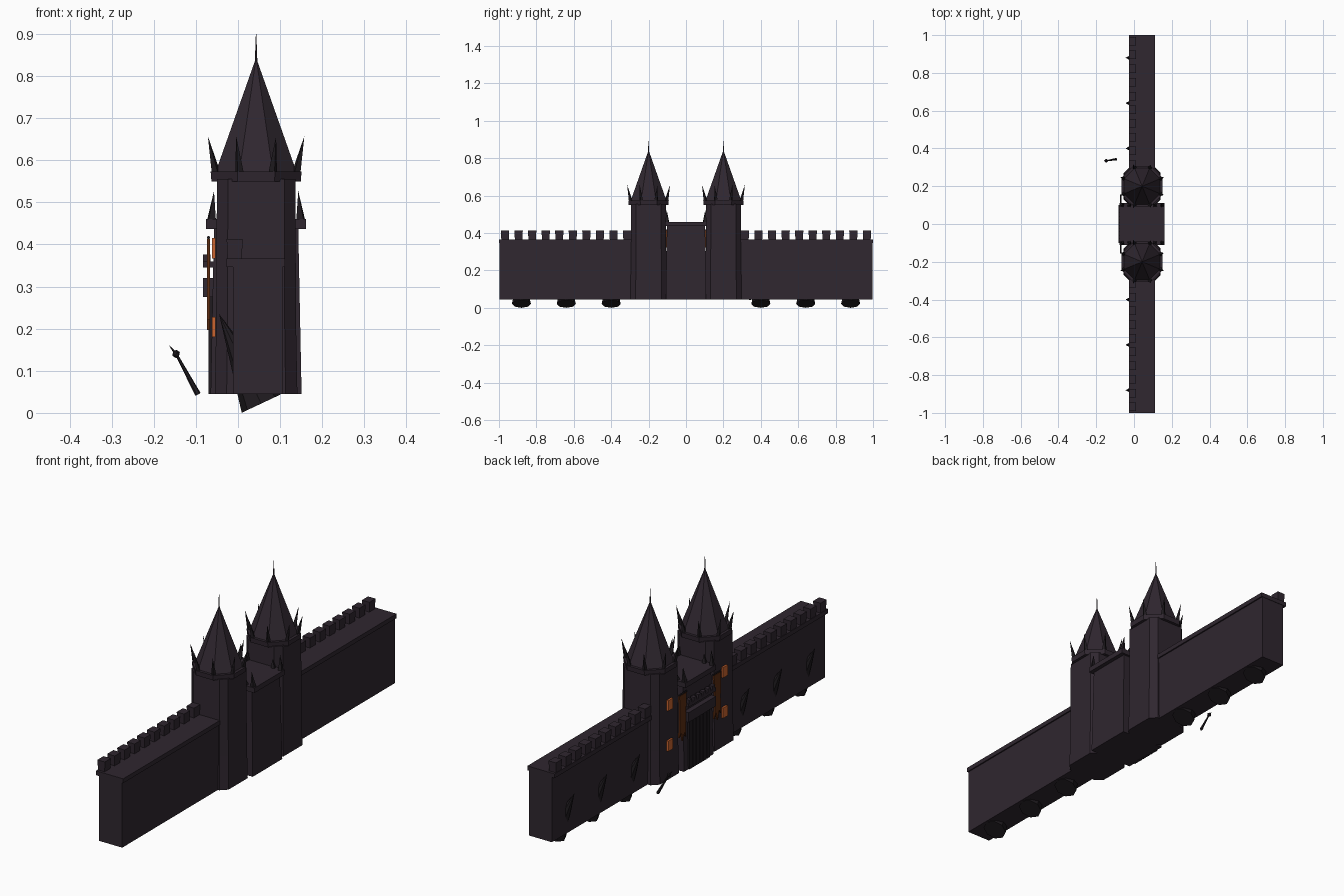
import bpy, bmesh, math
from mathutils import Vector, Matrix

if "Cube" in bpy.data.objects:
    bpy.data.objects.remove(bpy.data.objects["Cube"], do_unlink=True)


def material(name, rgb):
    m = bpy.data.materials.new(name)
    m.use_nodes = True
    m.diffuse_color = (*rgb, 1)
    m.node_tree.nodes["Principled BSDF"].inputs["Base Color"].default_value = (*rgb, 1)
    return m


STONE = material("dark_purple_stone", (0.029, 0.020, 0.029))
IRON = material("black_iron", (0.014, 0.011, 0.014))
GLOW = material("orange_window", (0.60, 0.13, 0.03))
CLOTH = material("brown_banner", (0.11, 0.026, 0.006))


def finish(name, bm, mat):
    bmesh.ops.recalc_face_normals(bm, faces=bm.faces)
    me = bpy.data.meshes.new(name)
    bm.to_mesh(me)
    bm.free()
    me.materials.append(mat)
    ob = bpy.data.objects.new(name, me)
    bpy.context.collection.objects.link(ob)
    return ob


def add_box(bm, x, y, z, flare=1.0):
    """Box from min/max pairs; flare widens the top."""
    size = Vector((x[1] - x[0], y[1] - y[0], z[1] - z[0]))
    mid = Vector((sum(x) / 2, sum(y) / 2, sum(z) / 2))
    for v in bmesh.ops.create_cube(bm, size=1)["verts"]:
        k = flare if v.co.z > 0 else 1
        v.co = mid + Vector((v.co.x * size.x * k, v.co.y * size.y * k, v.co.z * size.z))


def box(name, x, y, z, mat=STONE):
    bm = bmesh.new()
    add_box(bm, x, y, z)
    return finish(name, bm, mat)


def add_cone(bm, a, b, r1, r2=0.0, sides=8):
    """Tapered rod from point a to point b."""
    a, b = Vector(a), Vector(b)
    turn = (b - a).to_track_quat("Z", "Y").to_matrix().to_4x4()
    bmesh.ops.create_cone(bm, cap_ends=True, segments=sides, radius1=r1, radius2=r2,
                          depth=(b - a).length,
                          matrix=Matrix.Translation((a + b) / 2) @ turn)


def loft(name, rings, mat=STONE):
    """Skin a stack of equal-length rings and cap both ends."""
    bm = bmesh.new()
    loops = [[bm.verts.new(p) for p in ring] for ring in rings]
    for lo, hi in zip(loops, loops[1:]):
        for i in range(len(lo)):
            j = (i + 1) % len(lo)
            bm.faces.new((lo[i], lo[j], hi[j], hi[i]))
    bm.faces.new(loops[0])
    bm.faces.new(loops[-1])
    return finish(name, bm, mat)


def octagon(cx, cy, z, flat):
    r = flat / math.cos(math.pi / 8)
    return [(cx + r * math.cos((i + 0.5) * math.pi / 4),
             cy + r * math.sin((i + 0.5) * math.pi / 4), z) for i in range(8)]


def chamfered(cx, cy, z, h, c):
    pts = [(h, -c), (h, c), (c, h), (-c, h), (-h, c), (-h, -c), (-c, -h), (c, -h)]
    return [(cx + x, cy + y, z) for x, y in pts]


CX, BASE = 0.043, 0.045

for side, s in (("left", 1), ("right", -1)):
    def span(a, b):
        return tuple(sorted((s * a, s * b)))

    # Curtain wall with walkway ledge and battlements
    box(side + "_wall", (-0.012, 0.106), span(0.22, 0.998), (BASE, 0.35))
    box(side + "_wall_ledge", (-0.027, 0.112), span(0.22, 1.0), (0.346, 0.366))
    bm = bmesh.new()
    for i in range(10):
        y = 0.315 + i * 0.0725
        add_box(bm, (-0.025, 0.009), span(y - 0.02, y + 0.02), (0.365, 0.413), 1.12)
    finish(side + "_battlements", bm, STONE)

    # Slanted stakes piercing the wall foot
    bm = bmesh.new()
    for y in (0.40, 0.64, 0.88):
        add_cone(bm, (0.055, s * y, 0.022), (-0.045, s * y, 0.235), 0.051)
    finish(side + "_wall_stakes", bm, IRON)

    # Tower shaft, collar and pointed roof
    ty = s * 0.2
    loft(side + "_tower", [chamfered(CX, ty, BASE, 0.098, 0.07),
                           chamfered(CX, ty, 0.2, 0.095, 0.068),
                           chamfered(CX, ty, 0.555, 0.093, 0.067)])
    loft(side + "_tower_collar", [octagon(CX, ty, 0.55, 0.106),
                                  octagon(CX, ty, 0.573, 0.108)])
    loft(side + "_tower_roof", [octagon(CX, ty, 0.572, 0.096),
                                octagon(CX, ty, 0.835, 0.003),
                                octagon(CX, ty, 0.9, 0.0006)])

    # Leaning spikes around the collar
    bm = bmesh.new()
    for i in range(8):
        a = (i + 0.5) * math.pi / 4
        c, d = math.cos(a), math.sin(a)
        add_cone(bm, (CX + 0.103 * c, ty + 0.103 * d, 0.57),
                 (CX + 0.124 * c, ty + 0.124 * d, 0.657), 0.011, sides=4)
    finish(side + "_collar_spikes", bm, IRON)

    # Glowing windows on the tower face
    for level, z in (("lower", 0.18), ("upper", 0.367)):
        box(f"{side}_{level}_window", (-0.062, -0.053), span(0.183, 0.217),
            (z, z + 0.048), GLOW)

    # Ragged hanging banner
    edge = [(0.1, 0.413), (0.152, 0.413), (0.148, 0.3), (0.152, 0.22), (0.138, 0.24),
            (0.128, 0.197), (0.116, 0.235), (0.104, 0.21), (0.107, 0.3)]
    loft(side + "_banner", [[(x, s * y, z) for y, z in edge] for x in (-0.074, -0.066)], CLOTH)
    bm = bmesh.new()
    add_cone(bm, (-0.07, s * 0.095, 0.416), (-0.07, s * 0.156, 0.416), 0.004, 0.004, 6)
    finish(side + "_banner_rod", bm, IRON)

# Gatehouse with overhanging roof ledge
loft("gatehouse", [[(CX + u * h, v * w, z) for u, v in ((1, 1), (-1, 1), (-1, -1), (1, -1))]
                   for z, h, w in ((BASE, 0.108, 0.108), (0.44, 0.1, 0.102))])
box("gatehouse_ledge", (-0.076, 0.162), (-0.112, 0.112), (0.437, 0.46))

# Spikes on the gatehouse roof corners and sides
bm = bmesh.new()
for v in (-1, 1):
    for x, tip in ((-0.063, 0.527), (-0.025, 0.5), (0.111, 0.5), (0.149, 0.527)):
        out = 0.006 if x > CX else -0.006
        add_cone(bm, (x, v * 0.1, 0.455), (x - out, v * 0.104, tip), 0.013, sides=4)
finish("gatehouse_spikes", bm, IRON)

# Balcony beams above the gate
bm = bmesh.new()
add_box(bm, (-0.083, -0.05), (-0.1, 0.1), (0.345, 0.36))
for i in range(6):
    y = -0.085 + i * 0.034
    add_box(bm, (-0.083, -0.065), (y - 0.01, y + 0.01), (0.358, 0.376))
add_box(bm, (-0.083, -0.05), (-0.1, 0.1), (0.275, 0.32))
finish("gate_beams", bm, STONE)

# Gate planks
bm = bmesh.new()
for i in range(6):
    y = -0.065 + i * 0.026
    add_box(bm, (-0.07, -0.055), (y - 0.011, y + 0.011), (BASE, 0.275))
finish("gate_planks", bm, IRON)

# Free-standing leaning lever with a ball and point
bm = bmesh.new()
ball = (-0.147, 0.335, 0.14)
add_cone(bm, (-0.095, 0.343, 0.044), ball, 0.007, 0.003, 6)
add_cone(bm, ball, (-0.165, 0.333, 0.162), 0.004, 0, 6)
bmesh.ops.create_icosphere(bm, subdivisions=1, radius=0.01,
                           matrix=Matrix.Translation(ball))
finish("lever", bm, IRON)
